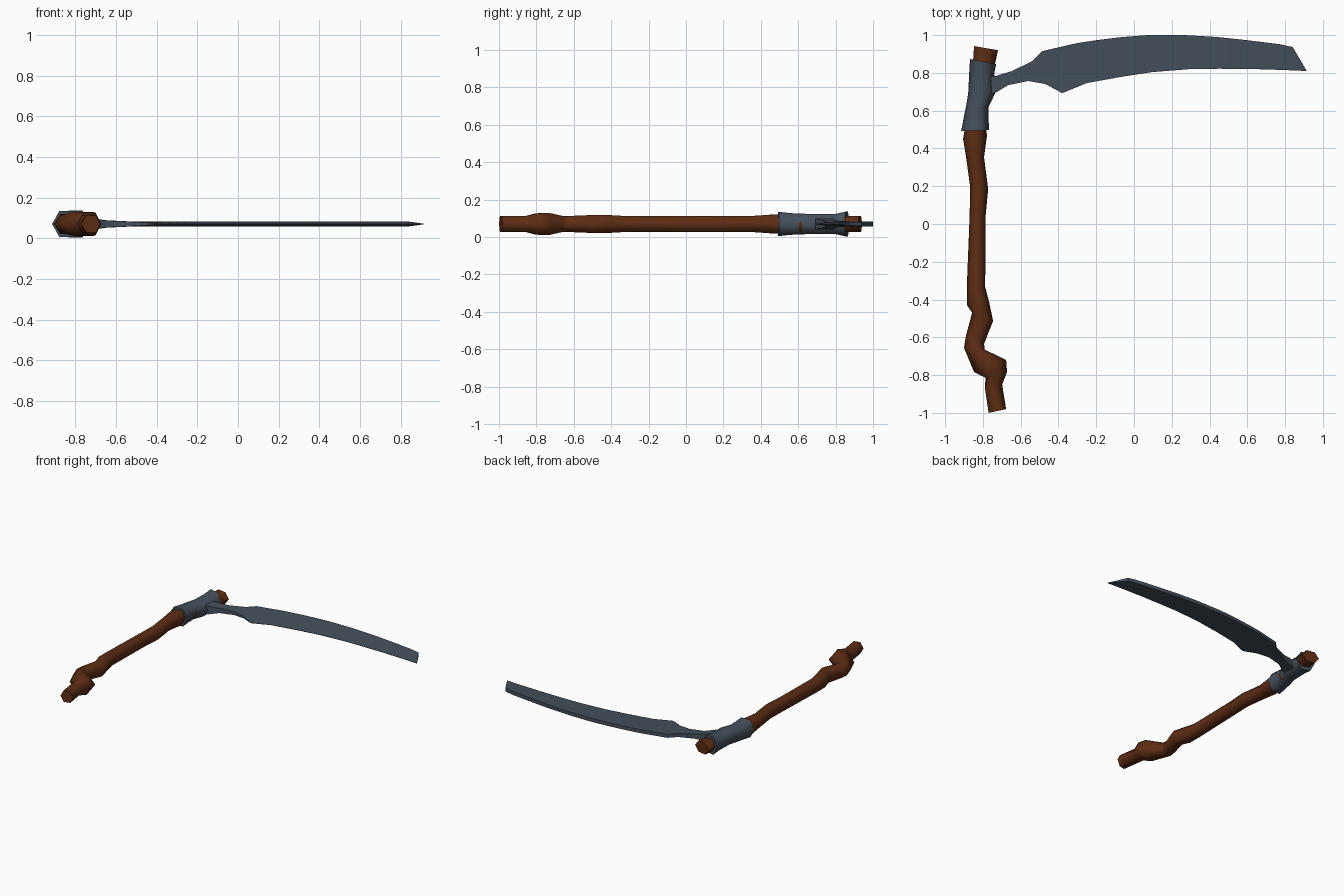
import bpy, bmesh, math
from mathutils import Vector

ZC = 0.07  # height of the tool's centre plane


def material(name, color):
    m = bpy.data.materials.new(name)
    m.diffuse_color = (*color, 1)
    return m


def loft(name, rings, mat, angle):
    """Skin a list of equally sized point rings and cap both ends."""
    bm = bmesh.new()
    loops = [[bm.verts.new(p) for p in ring] for ring in rings]
    n = len(loops[0])
    for a, b in zip(loops, loops[1:]):
        for i in range(n):
            j = (i + 1) % n
            bm.faces.new((a[i], a[j], b[j], b[i]))
    bm.faces.new(loops[0])
    bm.faces.new(loops[-1])
    bmesh.ops.recalc_face_normals(bm, faces=bm.faces)
    mesh = bpy.data.meshes.new(name)
    bm.to_mesh(mesh)
    bm.free()
    mesh.shade_smooth()
    mesh.set_sharp_from_angle(angle=math.radians(angle))
    mesh.materials.append(mat)
    ob = bpy.data.objects.new(name, mesh)
    bpy.context.collection.objects.link(ob)
    return ob


def hex_ring(xl, yl, xr, yr, h):
    """Six-sided ring spanning a left and right point, half height h."""
    l, r = Vector((xl, yl, ZC)), Vector((xr, yr, ZC))
    c, u = (l + r) / 2, (r - l) / 2
    k = h / math.sin(math.pi / 3)
    return [c + u * math.cos(i * math.pi / 3)
            + Vector((0, 0, k * math.sin(i * math.pi / 3))) for i in range(6)]


wood = material("wood", (0.11, 0.026, 0.007))
steel = material("steel", (0.06, 0.08, 0.105))

# crooked wooden handle: left x, y, right x, y, half height
handle = [
    (-.77, -1.0, -.677, -.98, .043), (-.79, -.86, -.698, -.85, .043),
    (-.785, -.815, -.672, -.783, .056), (-.847, -.783, -.677, -.72, .06),
    (-.90, -.656, -.79, -.665, .043), (-.89, -.593, -.794, -.635, .043),
    (-.857, -.47, -.746, -.513, .048), (-.884, -.43, -.767, -.413, .048),
    (-.885, -.33, -.788, -.333, .043), (-.87, .05, -.785, .05, .043),
    (-.868, .20, -.772, .185, .043), (-.889, .354, -.794, .354, .043),
    (-.905, .45, -.778, .47, .05), (-.895, .51, -.785, .51, .05),
    (-.852, .86, -.735, .85, .042), (-.847, .942, -.72, .92, .042)]
loft("handle", [hex_ring(*s) for s in handle], wood, 65)

# metal socket around the handle
socket = [
    (-.915, .492, -.767, .497, .065), (-.902, .56, -.77, .555, .058),
    (-.89, .62, -.772, .614, .055), (-.878, .69, -.735, .693, .054),
    (-.872, .81, -.74, .794, .054), (-.868, .873, -.73, .847, .066)]
loft("socket", [hex_ring(*s) for s in socket], steel, 65)

# blade with neck: back x, y, cutting edge x, y, half thickness back, edge
blade = [
    (-.78, .78, -.78, .69, .03, .03), (-.735, .783, -.735, .693, .03, .03),
    (-.645, .81, -.667, .735, .018, .018), (-.54, .862, -.56, .757, .013, .013),
    (-.487, .915, -.47, .741, .013, .008), (-.30, .958, -.38, .693, .013, .001),
    (-.20, .973, -.25, .746, .013, .001), (-.07, .989, -.074, .778, .013, .001),
    (.07, 1.0, .095, .804, .013, .001), (.27, 1.0, .296, .82, .013, .001),
    (.44, .99, .45, .822, .013, .001), (.60, .973, .61, .821, .013, .001),
    (.77, .952, .80, .815, .013, .001), (.84, .937, .915, .81, .012, .001)]
loft("blade", [[(bx, by, ZC + hb), (bx, by, ZC - hb), (ex, ey, ZC - he), (ex, ey, ZC + he)]
               for bx, by, ex, ey, hb, he in blade], steel, 30)
